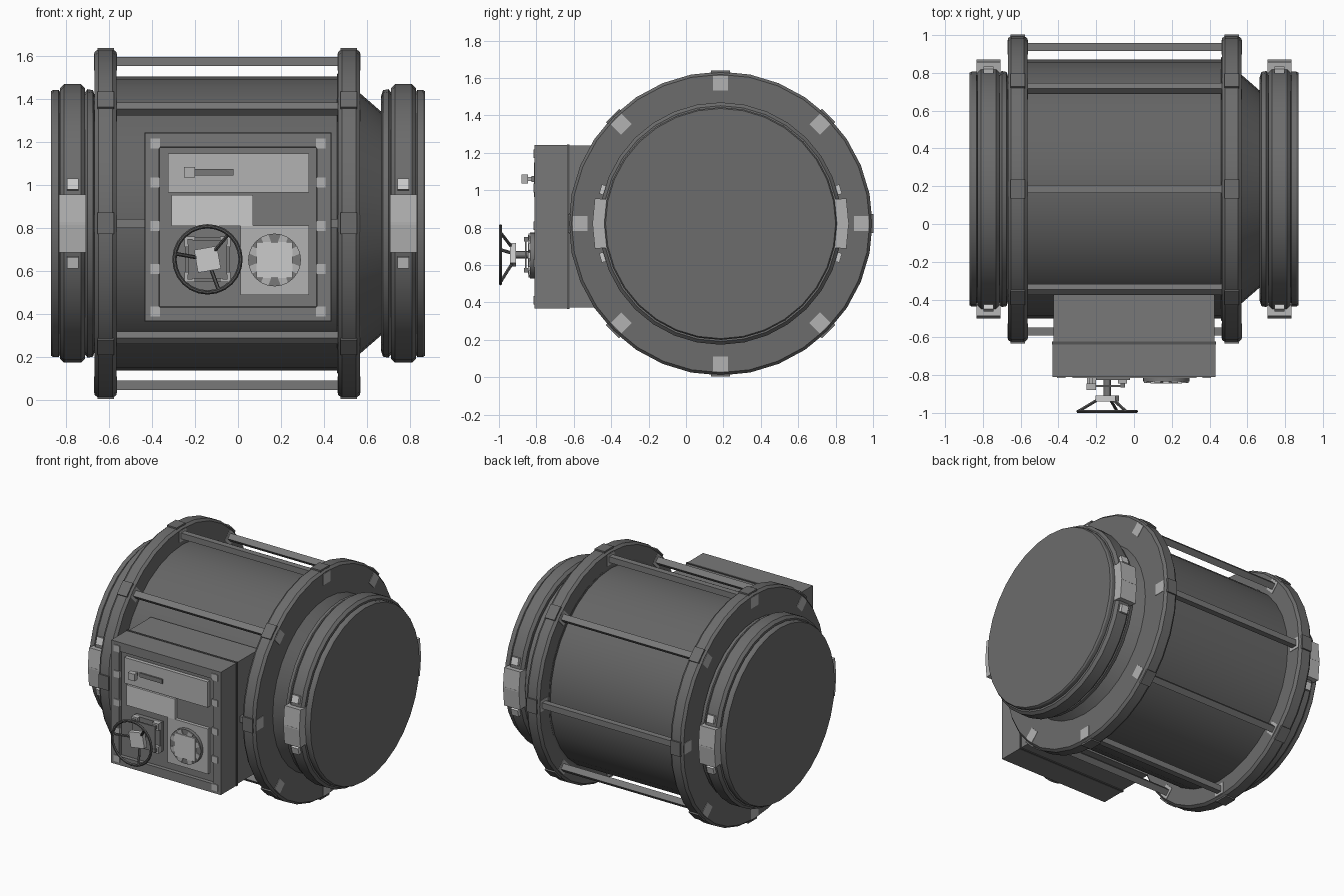
import bpy, bmesh
from math import pi, sin, cos, radians
from mathutils import Matrix, Vector

if "Cube" in bpy.data.objects:
    bpy.data.objects.remove(bpy.data.objects["Cube"])

CY, CZ = 0.185, 0.822   # drum axis runs along x through this y, z


def grey(name, v):
    m = bpy.data.materials.new(name)
    m.diffuse_color = (v, v, v, 1)
    m.use_nodes = True
    m.node_tree.nodes["Principled BSDF"].inputs["Base Color"].default_value = m.diffuse_color
    return m


DRUM, FLANGE, CASE = grey("drum_steel", .13), grey("flange_steel", .15), grey("case_steel", .19)
BLACK, MID, LIGHT = grey("black_steel", .09), grey("mid_grey", .45), grey("light_grey", .7)


def make(name, bm, mat, smooth=False):
    bmesh.ops.recalc_face_normals(bm, faces=bm.faces)
    me = bpy.data.meshes.new(name)
    bm.to_mesh(me)
    bm.free()
    me.materials.append(mat)
    ob = bpy.data.objects.new(name, me)
    bpy.context.collection.objects.link(ob)
    if smooth:
        bpy.ops.object.select_all(action='DESELECT')
        bpy.context.view_layer.objects.active = ob
        ob.select_set(True)
        bpy.ops.object.shade_smooth_by_angle(angle=radians(30))
    return ob


def lathe(name, mat, prof, axis='X', centre=(0, CY, CZ), n=32, closed=False):
    """Revolve (along, radius) points round an x or y axis."""
    bm = bmesh.new()
    c = Vector(centre)
    rings = []
    for a, r in prof:
        ring = []
        for i in range(n):
            u, v = r * cos(2 * pi * i / n), r * sin(2 * pi * i / n)
            ring.append(bm.verts.new(c + Vector((a, u, v) if axis == 'X' else (u, a, v))))
        rings.append(ring)
    pairs = list(zip(rings, rings[1:])) + ([(rings[-1], rings[0])] if closed else [])
    for p, q in pairs:
        for i in range(n):
            j = (i + 1) % n
            bm.faces.new((p[i], p[j], q[j], q[i]))
    if not closed:
        bm.faces.new(rings[0])
        bm.faces.new(rings[-1])
    return make(name, bm, mat, True)


def add_box(bm, lo, hi, m=Matrix()):
    lo, hi = Vector(lo), Vector(hi)
    s = hi - lo
    bmesh.ops.create_cube(bm, size=1, matrix=m @ Matrix.Translation((lo + hi) / 2)
                          @ Matrix.Diagonal((s.x, s.y, s.z, 1)))


def boxes(name, mat, items):
    bm = bmesh.new()
    for it in items:
        add_box(bm, *it)
    return make(name, bm, mat)


def around(deg):
    """Frame whose local z points radially out from the drum axis."""
    return Matrix.Translation((0, CY, CZ)) @ Matrix.Rotation(radians(deg), 4, 'X')


def rod_mesh(bm, a, b, r, n=6):
    a, b = Vector(a), Vector(b)
    m = Matrix.Translation((a + b) / 2) @ (b - a).to_track_quat('Z', 'Y').to_matrix().to_4x4()
    bmesh.ops.create_cone(bm, cap_ends=True, segments=n, radius1=r, radius2=r,
                          depth=(b - a).length, matrix=m)


# Drum and the cone that narrows to the right
lathe("drum", DRUM, [(-0.6, 0.685), (0.49, 0.685)])
lathe("right_cone", DRUM, [(0.46, 0.70), (0.69, 0.50)])
lathe("left_neck", DRUM, [(-0.69, 0.58), (-0.6, 0.58)])

# Large bevelled flanges
for side, x0, x1 in (("left", -0.668, -0.565), ("right", 0.465, 0.568)):
    lathe(side + "_flange", FLANGE, [(x0, 0.797), (x0 + .018, 0.812), (x1 - .018, 0.812), (x1, 0.797)])

# Square tie rods, their nuts, and clips let into the flange rims
angles = [45 * i for i in range(8)]
boxes("tie_rods", CASE, [((-0.62, -.021, .732), (0.52, .021, .774), around(a)) for a in angles])
boxes("tie_rod_nuts", MID, [((x0, -.04, .712), (x1, .04, .79), around(a))
                            for a in angles for x0, x1 in ((-0.671, -0.562), (0.462, 0.571))])
boxes("rim_clips", FLANGE, [((x0, -.05, .76), (x1, .05, .817), around(a))
                            for a in angles for x0, x1 in ((-0.655, -0.578), (0.478, 0.555))])

# End caps with clamp rings, lugs and lug bolts
for side, s in (("left", -1), ("right", 1)):
    lathe(side + "_end_cap", FLANGE, [(s * .665, 0.59), (s * .675, 0.62), (s * .70, 0.625),
                                      (s * .72, 0.60), (s * .82, 0.60), (s * .835, 0.622),
                                      (s * .86, 0.622), (s * .871, 0.615)])
    lathe(side + "_clamp_ring", FLANGE, [(s * .712, 0.60), (s * .712, 0.63), (s * .73, 0.648),
                                         (s * .81, 0.648), (s * .828, 0.63), (s * .828, 0.60)], closed=True)
    x = s * .77
    boxes(side + "_clamp_lugs", MID, [((x - .063, -.07, .61), (x + .063, .07, .682), around(a + t))
                                      for a in (90, -90) for t in (-5.5, 5.5)])
    boxes(side + "_lug_bolts", LIGHT, [((x - .027, -.026, .62), (x + .027, .026, .668), around(a + t))
                                       for a in (90, -90) for t in (-16, 16)])

# Control box: rear housing, gasket, and front cover with a flat frame and recess
boxes("box_housing", CASE, [((-.427, -.625, .372), (.427, -.37, 1.238))])
boxes("box_gasket", BLACK, [((-.435, -.637, .365), (.435, -.622, 1.245))])
bm = bmesh.new()
add_box(bm, (-.432, -.81, .368), (.432, -.63, 1.242))
bm.faces.ensure_lookup_table()
front = min(bm.faces, key=lambda f: f.calc_center_median().y)
bmesh.ops.inset_region(bm, faces=[front], thickness=.09)
bmesh.ops.inset_region(bm, faces=[front], thickness=.004)
bmesh.ops.translate(bm, verts=front.verts, vec=(0, .022, 0))
make("box_cover", bm, CASE)
boxes("cover_bolts", MID, [((x - .023, -.816, z - .023), (x + .023, -.80, z + .023))
                           for x in (-.385, .385) for z in (1.195, 1.012, .81, .61, .412)])

# Panels inside the recess
boxes("upper_panel", MID, [((-.325, -.814, .965), (.33, -.78, 1.148))])
boxes("middle_panel", LIGHT, [((-.31, -.811, .81), (.07, -.78, .955))])
boxes("gauge_panel", MID, [((.012, -.811, .49), (.33, -.78, .812))])

# Lever
boxes("lever", CASE, [((-.2, -.825, 1.045), (-.02, -.81, 1.075))])
boxes("lever_knob", MID, [((-.252, -.88, 1.035), (-.2, -.845, 1.085)),
                          ((-.235, -.85, 1.05), (-.217, -.81, 1.07))])

# Valve mount behind the handwheel: two plates joined by posts
wx, wz = -.142, .655
corners = [(sx, sz) for sx in (-1, 1) for sz in (-1, 1)]
boxes("valve_plates", CASE, [((wx - .105, -.822, wz - .105), (wx + .105, -.785, wz + .105)),
                             ((wx - .09, -.862, wz - .09), (wx + .09, -.852, wz + .09))])
boxes("valve_posts", CASE, [((wx + .082 * a - .012, -.865, wz + .082 * b - .012),
                             (wx + .082 * a + .012, -.80, wz + .082 * b + .012)) for a, b in corners])
boxes("valve_nuts", MID, [((wx + .082 * a - .024, -.845, wz + .082 * b - .024),
                           (wx + .082 * a + .024, -.815, wz + .082 * b + .024)) for a, b in corners])

# Handwheel: stem, tilted hub, three dished spokes, rim
bm = bmesh.new()
rod_mesh(bm, (wx, -.93, wz), (wx, -.79, wz), .02, 12)
make("wheel_stem", bm, CASE, True)
tilt = Matrix.Translation((wx, 0, wz)) @ Matrix.Rotation(radians(-10), 4, 'Y')
boxes("wheel_hub", LIGHT, [((-.054, -.94, -.054), (.054, -.908, .054), tilt)])
bm = bmesh.new()
for k in (50, 170, 290):
    c, s = cos(radians(k)), sin(radians(k))
    rod_mesh(bm, (wx + .03 * c, -.918, wz + .03 * s), (wx + .152 * c, -.99, wz + .152 * s), .009)
make("wheel_spokes", bm, BLACK, True)
lathe("wheel_rim", BLACK, [(-1.0, .15), (-1.0, .158), (-.992, .164), (-.984, .158), (-.984, .15),
                           (-.992, .144)], 'Y', (wx, 0, wz), 24, True)

# Round gauge with square cap and rim bolts
gx, gz = .17, .652
lathe("gauge_disc", CASE, [(-.835, .123), (-.79, .123)], 'Y', (gx, 0, gz), 24)
boxes("gauge_cap", LIGHT, [((gx - .083, -.845, gz - .083), (gx + .083, -.82, gz + .083))])
boxes("gauge_bolts", MID, [((-.018, -.841, .085), (.018, -.825, .12),
                            Matrix.Translation((gx, 0, gz)) @ Matrix.Rotation(radians(22.5 + 45 * i), 4, 'Y'))
                           for i in range(8)])
